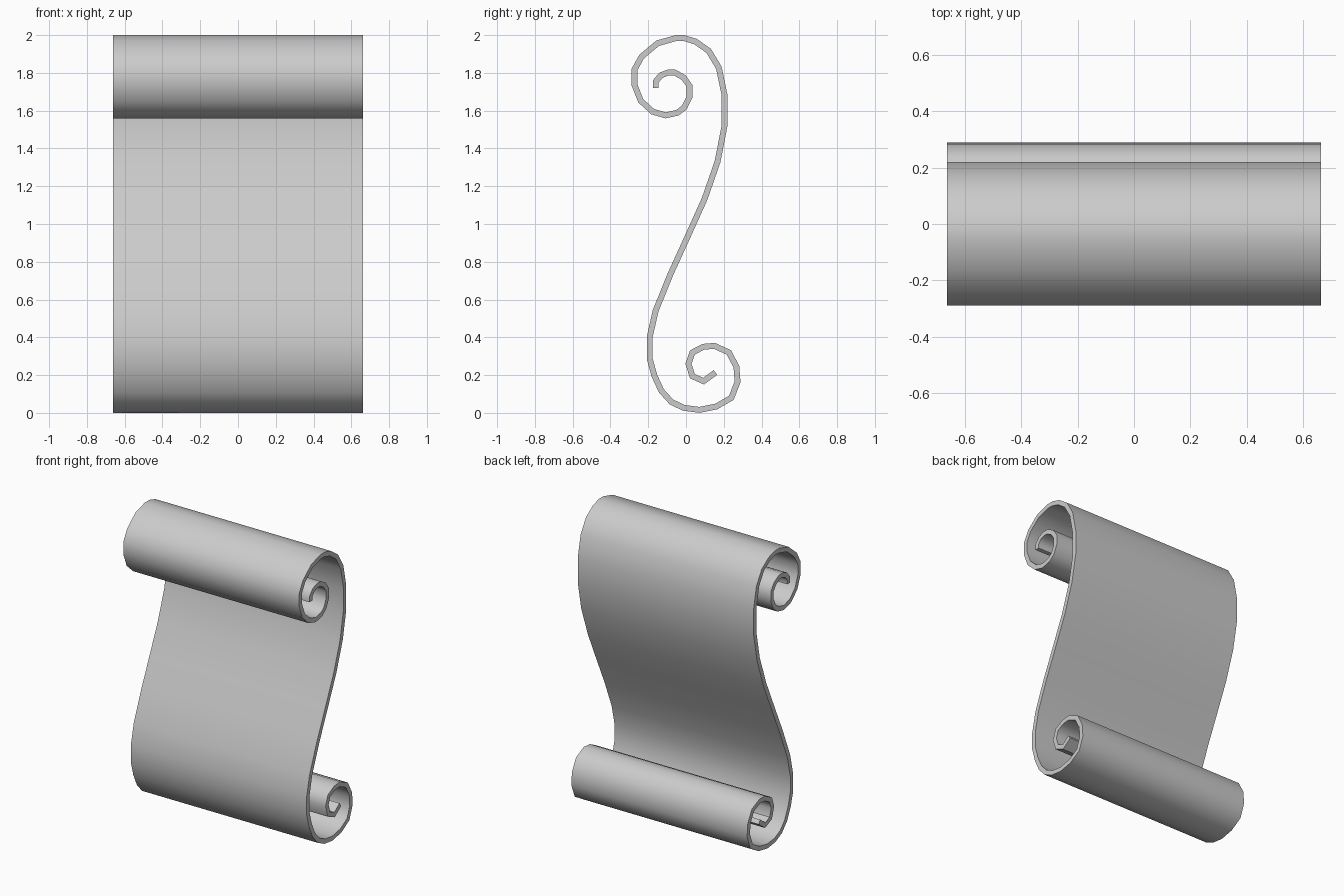
import bpy, bmesh, math
from mathutils import Vector

if "Cube" in bpy.data.objects:
    bpy.data.objects.remove(bpy.data.objects["Cube"])

HALF_WIDTH = 0.663
THICKNESS = 0.031

# Centre line of the sheet in the y-z plane, from the top curl to the bottom curl
path = [(-0.16, 1.72), (-0.16, 1.755), (-0.132, 1.788), (-0.093, 1.802), (-0.06, 1.802),
        (-0.012, 1.775), (0.018, 1.732), (0.018, 1.672), (-0.008, 1.618), (-0.045, 1.589),
        (-0.108, 1.575), (-0.177, 1.595), (-0.24, 1.653), (-0.273, 1.738), (-0.273, 1.817),
        (-0.235, 1.886), (-0.15, 1.957), (-0.055, 1.984), (-0.01, 1.984), (0.05, 1.966),
        (0.12, 1.917), (0.174, 1.827), (0.204, 1.683), (0.204, 1.52), (0.167, 1.33),
        (0.098, 1.132), (0.013, 0.943), (-0.082, 0.735), (-0.161, 0.54), (-0.192, 0.402),
        (-0.192, 0.286), (-0.167, 0.196), (-0.13, 0.116), (-0.077, 0.058), (-0.013, 0.027),
        (0.07, 0.016), (0.161, 0.034), (0.24, 0.08), (0.273, 0.164), (0.267, 0.244),
        (0.227, 0.32), (0.15, 0.355), (0.093, 0.35), (0.034, 0.32), (0.013, 0.26),
        (0.034, 0.194), (0.093, 0.168), (0.156, 0.214)]
path = [Vector(p) for p in path]


def offsets(pts, dist):
    """Mitred offset of the centre line to both sides."""
    left, right = [], []
    for i, p in enumerate(pts):
        a = (p - pts[i - 1]).normalized() if i > 0 else None
        b = (pts[i + 1] - p).normalized() if i < len(pts) - 1 else None
        a, b = a or b, b or a
        t = (a + b).normalized()
        n = Vector((-t.y, t.x)) * dist / max(t.dot(a), 0.5)
        left.append(p + n)
        right.append(p - n)
    return left, right


# Scroll sheet: one rectangular cross-section per path point, bridged by quads
bm = bmesh.new()
rings = []
for l, r in zip(*offsets(path, THICKNESS / 2)):
    rings.append([bm.verts.new((x, q.x, q.y)) for x, q in
                  ((-HALF_WIDTH, l), (HALF_WIDTH, l), (HALF_WIDTH, r), (-HALF_WIDTH, r))])
for a, b in zip(rings, rings[1:]):
    for k in range(4):
        j = (k + 1) % 4
        bm.faces.new((a[k], a[j], b[j], b[k]))
bm.faces.new(rings[0])
bm.faces.new(rings[-1])
bmesh.ops.recalc_face_normals(bm, faces=bm.faces)

mesh = bpy.data.meshes.new("scroll_sheet")
bm.to_mesh(mesh)
bm.free()
sheet = bpy.data.objects.new("scroll_sheet", mesh)
bpy.context.collection.objects.link(sheet)

# Smooth surface with crisp rims
bpy.context.view_layer.objects.active = sheet
sheet.select_set(True)
bpy.ops.object.shade_smooth_by_angle(angle=math.radians(45))
